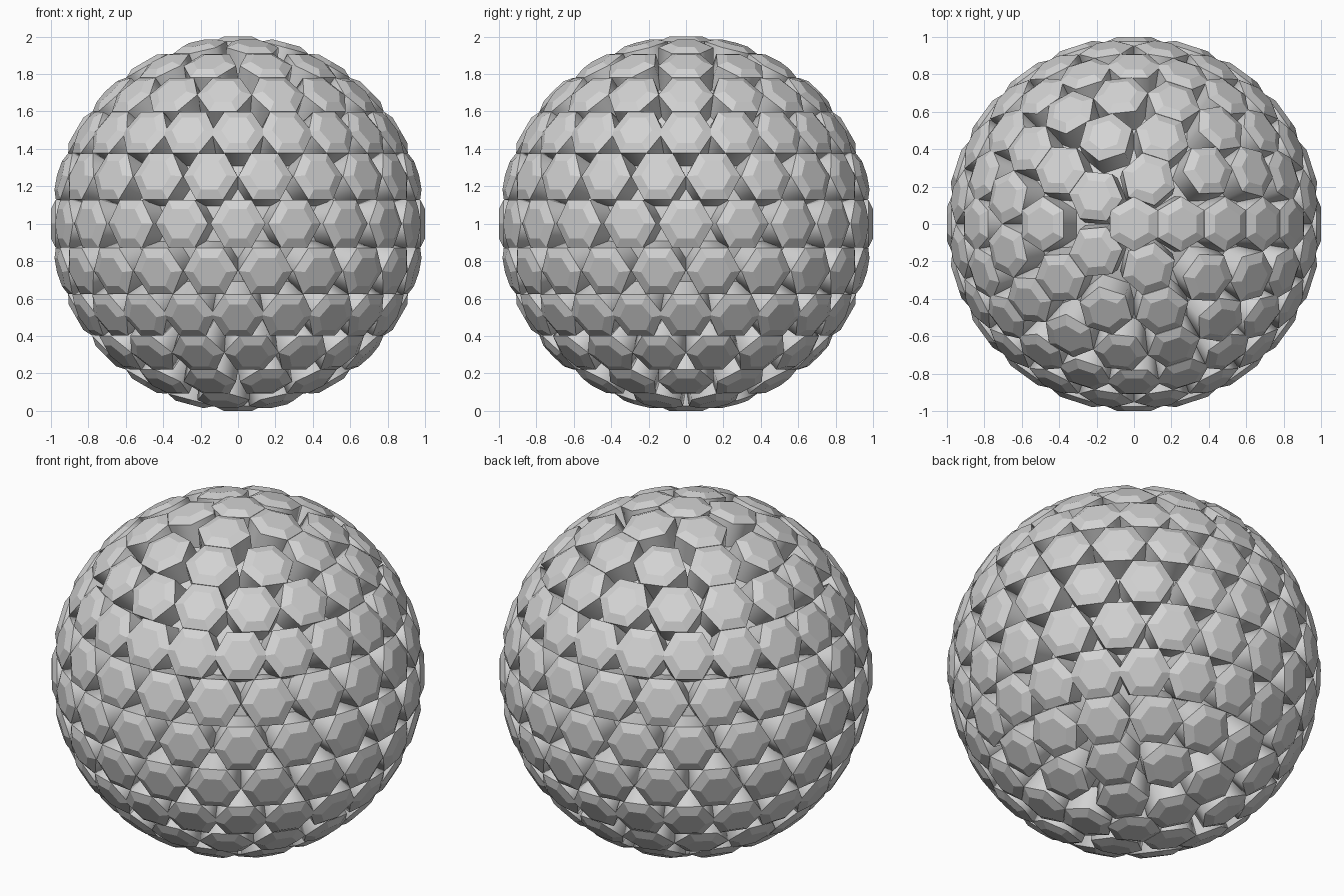
import bpy
import bmesh
from math import pi, radians, cos, sin
from mathutils import Matrix, Vector

cube = bpy.data.objects.get("Cube")
if cube:
    bpy.data.objects.remove(cube)

CENTRE = Vector((0, 0, 1))
STEP = 15             # degrees between rings
TOP_RADIUS = 0.09     # flat face of a tile
RIM_RADIUS = 0.147    # outer rim of the bevel
BEVEL = 0.025         # height of the bevel
DEPTH = 0.2           # length of the plug below the rim


def make_material(name, colour):
    mat = bpy.data.materials.new(name)
    mat.use_nodes = True
    mat.diffuse_color = colour
    mat.node_tree.nodes["Principled BSDF"].inputs["Base Color"].default_value = colour
    return mat


def add_object(name, bm, mat):
    mesh = bpy.data.meshes.new(name)
    bm.to_mesh(mesh)
    bm.free()
    mesh.materials.append(mat)
    obj = bpy.data.objects.new(name, mesh)
    bpy.context.collection.objects.link(obj)
    return obj


def tile_frame(lat, lon):
    """Frame on the sphere: local x east, y north, z outward."""
    out = Vector((cos(lat) * cos(lon), cos(lat) * sin(lon), sin(lat)))
    east = Vector((-sin(lon), cos(lon), 0))
    north = out.cross(east)
    frame = Matrix((east, north, out)).transposed().to_4x4()
    return Matrix.Translation(CENTRE + out) @ frame


def add_tile(bm, frame):
    """Hexagonal plug with a bevelled, flat outer face."""
    levels = [(TOP_RADIUS, 0), (RIM_RADIUS, -BEVEL), (RIM_RADIUS, -BEVEL - DEPTH)]
    loops = []
    for radius, height in levels:
        loops.append([
            bm.verts.new(frame @ Vector((radius * cos(i * pi / 3),
                                         radius * sin(i * pi / 3), height)))
            for i in range(6)])
    bm.faces.new(loops[0])
    for level in range(2):
        upper, lower = loops[level], loops[level + 1]
        for i in range(6):
            j = (i + 1) % 6
            face = bm.faces.new((upper[i], lower[i], lower[j], upper[j]))
            face.smooth = level == 1
    bm.faces.new(loops[2][::-1])


grey = make_material("light grey", (0.65, 0.65, 0.65, 1))

# Rings of tiles from pole to pole, five more in each ring up to twenty
tiles = bmesh.new()
for ring in range(-6, 7):
    count = max(1, min(20, 5 * (6 - abs(ring))))
    if abs(ring) == 1:
        turn = pi / count          # half a tile, to stagger the middle rings
    elif ring < -2 and ring > -6:
        turn = pi / 5              # lower cap is turned against the upper one
    else:
        turn = 0
    for k in range(count):
        add_tile(tiles, tile_frame(radians(ring * STEP), turn + 2 * pi * k / count))
add_object("hexagon_tiles", tiles, grey)

# Core that closes the gaps between the tiles
core = bmesh.new()
bmesh.ops.create_icosphere(core, subdivisions=4, radius=0.85,
                           matrix=Matrix.Translation(CENTRE))
for face in core.faces:
    face.smooth = True
add_object("inner_core", core, grey)
